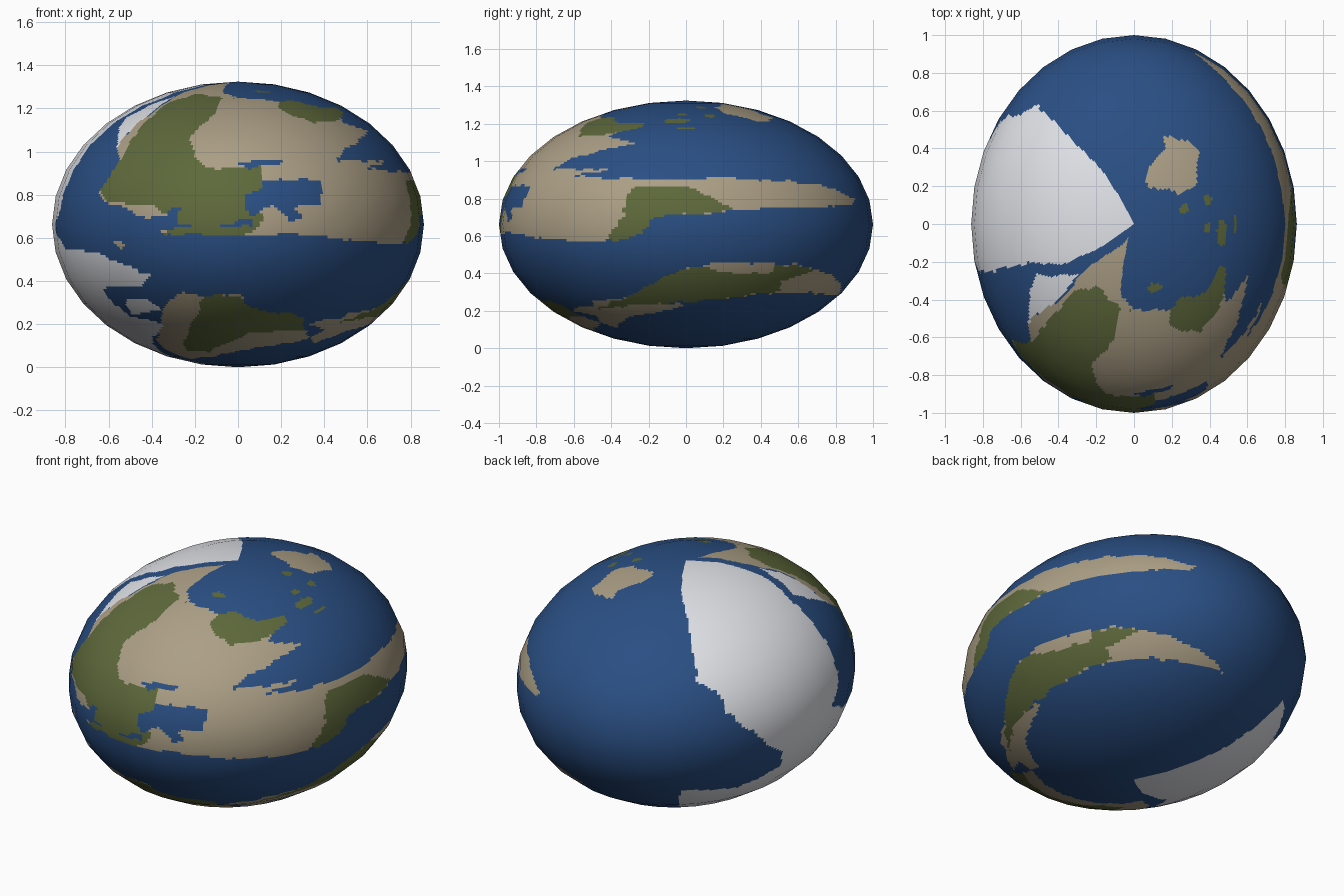
import bpy, bmesh, math
from mathutils import Vector, noise

if "Cube" in bpy.data.objects:
    bpy.data.objects.remove(bpy.data.objects["Cube"])

RX, RY, RZ = 0.862, 1.0, 0.662
CZ = RZ
CUTS = 10          # fine faces per coarse facet, so the coastlines can be cut


# Map points (azimuth from the front, latitude) given as seen in a view
def F(x, z):       # front view
    p = math.asin(max(-1, min(1, (z - CZ) / RZ)))
    return math.degrees(math.asin(max(-1, min(1, x / RX / math.cos(p))))), math.degrees(p)


def R(y, z):       # right view
    p = math.asin(max(-1, min(1, (z - CZ) / RZ)))
    return math.degrees(math.acos(max(-1, min(1, -y / math.cos(p))))), math.degrees(p)


def T(x, y):       # top view
    r = min(1, math.hypot(x / RX, y))
    return math.degrees(math.atan2(x / RX, -y)), math.degrees(math.acos(r))


def blob(x, y, rx, ry):   # small island on the top
    return [T(x + rx * math.cos(i), y + ry * math.sin(i)) for i in range(6)]


OCEAN, SAND, GREEN, ICE = range(4)
regions = []       # painted in order, later ones on top

# Main continent with its eastern arm
regions.append((SAND, [
    T(-.03, -.07), T(-.15, -.16), T(-.26, -.24), T(-.35, -.36), T(-.56, -.52),
    F(-.55, .93), F(-.65, .82), F(-.62, .775), F(-.41, .69), F(-.34, .615),
    F(.03, .61), F(.24, .615), F(.37, .605), F(.61, .578), R(-.43, .57), R(-.22, .62),
    R(-.17, .70), R(.26, .74), R(.88, .767), R(.9, .805), R(.72, .875), R(.26, .91),
    R(-.3, .91), R(-.65, .915), R(-.35, .965), R(-.72, .955), F(.46, .97), R(-.6, 1.02),
    R(-.27, 1.1), R(-.42, 1.13), T(.48, -.37), T(.49, -.24), T(.46, -.21), T(.37, -.37),
    T(.24, -.4), T(.19, -.45), T(.05, -.46), T(-.07, -.38), T(-.04, -.13)]))
regions.append((GREEN, [
    T(-.18, -.32), T(-.31, -.35), T(-.53, -.6), F(-.55, .95), F(-.65, .82), F(-.6, .77),
    F(-.41, .75), F(-.3, .7), F(-.34, .615), F(.03, .61), F(.1, .66), F(.11, .94),
    F(-.11, .915), F(-.21, .985), F(-.22, 1.08), F(-.12, 1.17), F(-.07, 1.255),
    T(.05, -.46), T(-.1, -.43)]))
regions.append((GREEN, [
    T(.19, -.45), T(.24, -.4), T(.37, -.37), T(.46, -.21), T(.49, -.24), T(.48, -.37),
    T(.41, -.5), T(.33, -.58), T(.19, -.54)]))
regions.append((GREEN, [
    R(-.3, .865), R(.02, .87), R(.26, .745), R(-.17, .70), R(-.22, .61), R(-.43, .57),
    R(-.34, .715)]))
# Inland seas
regions.append((OCEAN, [
    F(.03, .8), F(.13, .87), F(.39, .87), F(.39, .755), F(.27, .75), F(.3, .7),
    F(.24, .675), F(.17, .755), F(.06, .7)]))
regions.append((OCEAN, [F(-.02, .95), F(.2, .97), F(.2, .945), F(.05, .92)]))
regions.append((OCEAN, [F(-.42, .69), F(-.27, .74), F(-.28, .67), F(-.2, .65), F(-.38, .64)]))
regions.append((OCEAN, [F(-.12, .655), F(.07, .69), F(.06, .65)]))

# Southern continent
regions.append((SAND, [
    F(-.34, .29), F(-.245, .35), F(-.18, .33), F(.01, .335), F(.055, .265), F(.3, .235),
    F(.31, .17), F(.33, .13), F(.05, .08), F(-.11, .05), F(-.22, .035), F(-.34, .08), F(-.36, .2)]))
regions.append((GREEN, [
    F(-.16, .33), F(.01, .33), F(.055, .265), F(.3, .235), F(.31, .17), F(.05, .155),
    F(-.13, .07), F(-.24, .07), F(-.2, .22)]))
regions.append((SAND, [F(.33, .13), F(.45, .2), F(.66, .26), F(.66, .225), F(.48, .155), F(.36, .11)]))

# South-eastern land band
regions.append((SAND, [
    R(-.31, .275), R(-.03, .42), R(.21, .465), R(.61, .445), R(.82, .365), R(.81, .275),
    R(.53, .3), R(.07, .25), R(-.27, .23), R(-.46, .165), R(-.6, .2)]))
regions.append((GREEN, [
    R(-.31, .275), R(-.03, .42), R(.1, .43), R(.25, .40), R(.45, .40), R(.5, .45), R(.7, .42),
    R(.5, .35), R(.53, .31), R(.07, .25), R(-.27, .23), R(-.5, .2)]))

# Islands
regions.append((SAND, [
    T(.06, .235), T(.09, .31), T(.16, .4), T(.16, .48), T(.34, .39), T(.33, .21),
    T(.24, .155), T(.08, .18)]))
for x, y, rx, ry in ((.27, .08, .03, .03), (.39, .13, .02, .04), (.465, -.05, .025, .08),
                     (.39, -.02, .015, .03), (.545, 0, .01, .06), (.11, -.33, .05, .02)):
    regions.append((GREEN, blob(x, y, rx, ry)))
regions.append((SAND, [F(-.58, .57), F(-.54, .585), F(-.52, .56), F(-.55, .54)]))

# Ice sheets
regions.append((ICE, [
    (-150, 91), T(-.1, .18), T(-.33, .45), T(-.52, .63), (-130, 25), (-124, 10), (-106, -13),
    (-103, -25), (-120, -32), (-143, -28), (-145, -60), (-145, -91), (-50, -91), F(-.34, .06),
    F(-.34, .2), F(-.5, .23), F(-.64, .36), F(-.43, .38), F(-.41, .43), F(-.64, .52),
    F(-.81, .555), (-81, -3), (-75, 10), T(-.55, -.2), T(-.37, -.21), T(-.14, -.1), (-58, 91)]))
regions.append((ICE, [T(-.52, -.27), T(-.28, -.25), T(-.4, -.4), T(-.56, -.52)]))
regions.append((ICE, [F(-.52, .31), F(-.42, .32), F(-.35, .26), F(-.5, .24)]))

boxes = [(k, pts, min(q[0] for q in pts), max(q[0] for q in pts),
          min(q[1] for q in pts), max(q[1] for q in pts)) for k, pts in regions]


def inside(a, p, pts):
    hit = False
    for (a1, p1), (a2, p2) in zip(pts, pts[1:] + pts[:1]):
        if (p1 > p) != (p2 > p) and a < a1 + (p - p1) * (a2 - a1) / (p2 - p1):
            hit = not hit
    return hit


def region_of(d):
    # a little noise makes the coasts ragged
    p = math.degrees(math.asin(max(-1, min(1, d.z / d.length)))) + 1.3 * noise.noise(d * 14)
    a = math.degrees(math.atan2(d.x, -d.y)) + 1.5 * noise.noise(d * 14 + Vector((9, 4, 2)))
    for k, pts, a0, a1, p0, p1 in reversed(boxes):
        if a0 <= a <= a1 and p0 <= p <= p1 and inside(a, p, pts):
            return k
    return OCEAN


# Faceted 32 x 16 globe, each facet divided flat
bm = bmesh.new()
SEG, RING = 32, 16


def node(i, j):
    a, p = 2 * math.pi * i / SEG, math.pi * (j / RING - 0.5)
    return Vector((math.cos(p) * math.sin(a), -math.cos(p) * math.cos(a), math.sin(p)))


def grid_point(u, v):
    i, s = divmod(u, CUTS)
    j, t = divmod(v, CUTS)
    s, t = s / CUTS, t / CUTS
    lo = node(i, j).lerp(node(i + 1, j), s)
    return lo.lerp(node(i, j + 1).lerp(node(i + 1, j + 1), s), t) if t else lo


NU, NV = SEG * CUTS, RING * CUTS
bottom = bm.verts.new((0, 0, -1))
top = bm.verts.new((0, 0, 1))
rows = [[bm.verts.new(grid_point(u, v)) for u in range(NU)] for v in range(1, NV)]
for u in range(NU):
    w = (u + 1) % NU
    bm.faces.new((bottom, rows[0][w], rows[0][u]))
    bm.faces.new((top, rows[-1][u], rows[-1][w]))
    for r0, r1 in zip(rows, rows[1:]):
        bm.faces.new((r0[u], r0[w], r1[w], r1[u]))
for f in bm.faces:
    f.smooth = True
    f.material_index = region_of(f.calc_center_median())
for v in bm.verts:
    v.co = Vector((v.co.x * RX, v.co.y * RY, v.co.z * RZ + CZ))

mesh = bpy.data.meshes.new("globe")
bm.to_mesh(mesh)
bm.free()
for name, col in (("ocean blue", (.023, .078, .23)), ("sand", (.41, .345, .235)),
                  ("forest green", (.112, .142, .044)), ("ice white", (.76, .77, .81))):
    m = bpy.data.materials.new(name)
    m.diffuse_color = (*col, 1)
    m.use_nodes = True
    m.node_tree.nodes["Principled BSDF"].inputs["Base Color"].default_value = m.diffuse_color
    mesh.materials.append(m)
# Round shading over the coarse facets
mesh.normals_split_custom_set_from_vertices(
    [Vector((v.co.x / RX**2, v.co.y / RY**2, (v.co.z - CZ) / RZ**2)).normalized() for v in mesh.vertices])
globe = bpy.data.objects.new("globe", mesh)
bpy.context.collection.objects.link(globe)
